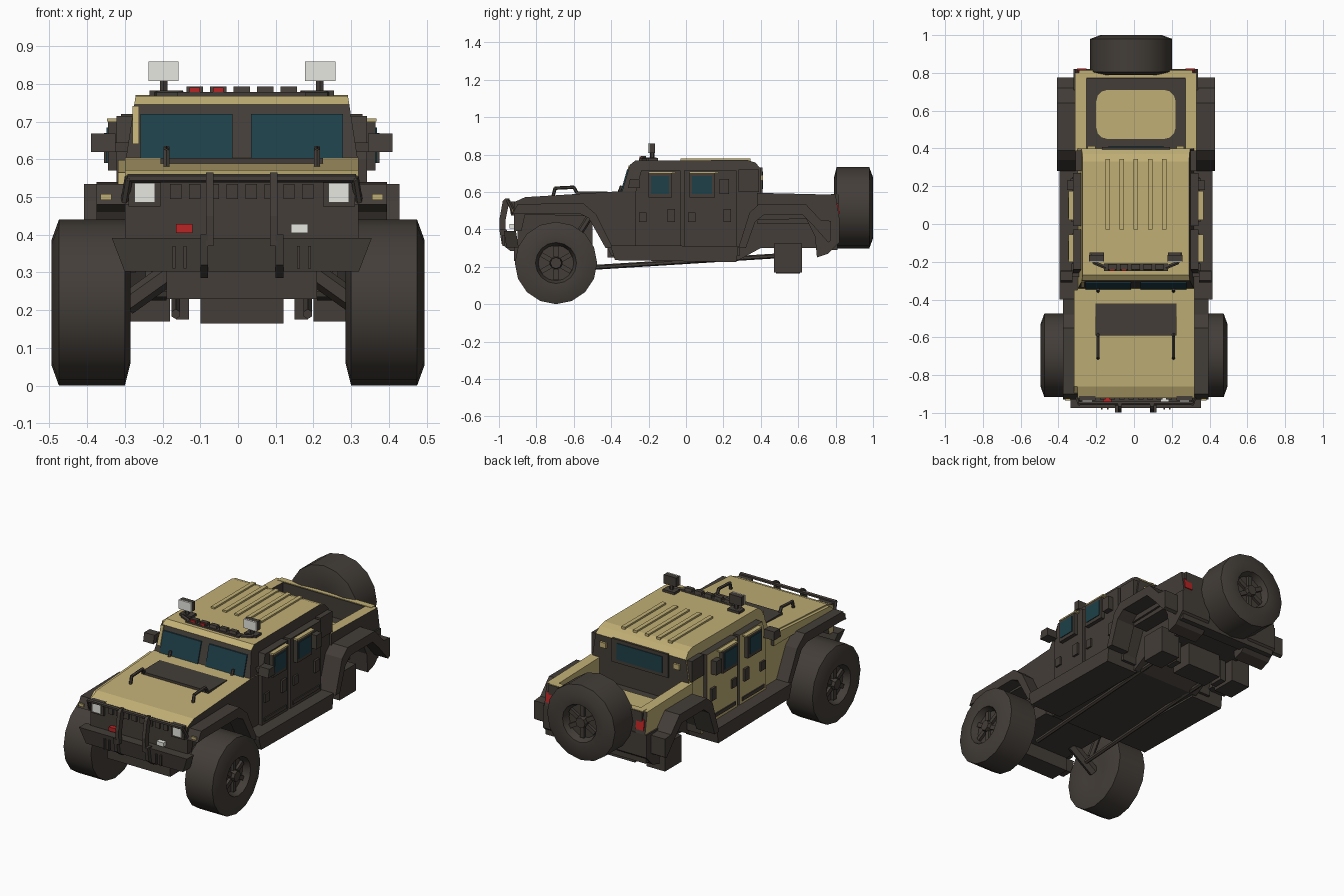
import bpy, bmesh, math
from mathutils import Matrix, Vector

if "Cube" in bpy.data.objects:
    bpy.data.objects.remove(bpy.data.objects["Cube"])

CX = 0.01  # body centre line


def material(name, col):
    m = bpy.data.materials.new(name)
    m.diffuse_color = (*col, 1)
    m.use_nodes = True
    m.node_tree.nodes["Principled BSDF"].inputs["Base Color"].default_value = m.diffuse_color
    return m


TAN = material("sand_paint", (0.53, 0.43, 0.178))
DARK = material("dark_trim", (0.056, 0.047, 0.039))
GLASS = material("teal_glass", (0.013, 0.051, 0.066))
WHITE = material("lamp_white", (0.86, 0.86, 0.81))
RED = material("lamp_red", (0.48, 0.018, 0.018))


def finish(name, bm, mat, mirror=False, rule=None, dx=CX):
    if mirror:
        r = bmesh.ops.duplicate(bm, geom=bm.verts[:] + bm.edges[:] + bm.faces[:])
        for v in r["geom"]:
            if isinstance(v, bmesh.types.BMVert):
                v.co.x *= -1
    bmesh.ops.translate(bm, verts=bm.verts[:], vec=(dx, 0, 0))
    bmesh.ops.recalc_face_normals(bm, faces=bm.faces[:])
    bm.normal_update()
    me = bpy.data.meshes.new(name)
    me.materials.append(mat)
    if rule:
        me.materials.append(TAN)
        for f in bm.faces:
            f.material_index = 1 if rule(f.normal) else 0
    bm.to_mesh(me)
    bm.free()
    ob = bpy.data.objects.new(name, me)
    bpy.context.collection.objects.link(ob)
    return ob


def prism(name, pts, x0, x1, mat, mirror=False, rule=None, taper=None):
    """Side profile (y, z) extruded across x; taper(z) scales x."""
    bm = bmesh.new()
    f = bm.faces.new([bm.verts.new((x0, y, z)) for y, z in pts])
    r = bmesh.ops.extrude_face_region(bm, geom=[f])
    for v in r["geom"]:
        if isinstance(v, bmesh.types.BMVert):
            v.co.x = x1
    if taper:
        for v in bm.verts:
            v.co.x *= taper(v.co.z)
    return finish(name, bm, mat, mirror, rule)


def box(name, x0, x1, y0, y1, z0, z1, mat, mirror=False, rule=None):
    return prism(name, [(y0, z0), (y1, z0), (y1, z1), (y0, z1)], x0, x1, mat, mirror, rule)


def rods(name, path, r, mat, mirror=False, n=6):
    bm = bmesh.new()
    for a, b in zip(path, path[1:]):
        a, b = Vector(a), Vector(b)
        m = Matrix.Translation((a + b) / 2) @ (b - a).to_track_quat('Z', 'Y').to_matrix().to_4x4()
        bmesh.ops.create_cone(bm, cap_ends=True, segments=n, radius1=r, radius2=r,
                              depth=(b - a).length + r * 0.6, matrix=m)
    return finish(name, bm, mat, mirror)


def wheel(name, matrix, R=0.22, n=16):
    """Tyre and rim turned about local x, outer face toward +x."""
    k = R / 0.22
    prof = [(0.01, 0.09), (0, .16), (.015, .22), (.19, .22), (.21, .165), (.205, .11), (.165, .095)]
    bm = bmesh.new()
    rings = []
    for a, r in prof:
        rings.append([bm.verts.new((a, r * k * math.cos(2 * math.pi * i / n),
                                    r * k * math.sin(2 * math.pi * i / n))) for i in range(n)])
    for p, q in zip(rings, rings[1:]):
        for i in range(n):
            bm.faces.new((p[i], p[(i + 1) % n], q[(i + 1) % n], q[i]))
    bm.faces.new(rings[0])
    bm.faces.new(rings[-1])
    # hub and spokes
    bmesh.ops.create_cone(bm, cap_ends=True, segments=8, radius1=.035, radius2=.03, depth=.04,
                          matrix=Matrix.Translation((.178, 0, 0)) @ Matrix.Rotation(math.pi / 2, 4, 'Y'))
    for i in range(6):
        bmesh.ops.create_cube(bm, size=1, matrix=Matrix.Rotation(i * math.pi / 3, 4, 'X')
                              @ Matrix.Translation((.171, 0, .062)) @ Matrix.Diagonal((.02, .025, .06, 1)))
    bm.transform(matrix)
    ob = finish(name, bm, DARK, dx=0)
    bpy.ops.object.select_all(action='DESELECT')
    ob.select_set(True)
    bpy.context.view_layer.objects.active = ob
    bpy.ops.object.shade_smooth_by_angle(angle=math.radians(30))


def top_left(n):
    return n.z > 0.4 or n.x < -0.5


# wheels
wheel("front_wheel_right", Matrix.Translation((.285, -.695, .22)))
wheel("front_wheel_left", Matrix.Translation((-.285, -.695, .22)) @ Matrix.Rotation(math.pi, 4, 'Z'))
wheel("spare_wheel", Matrix.Translation((-.015, .79, .515)) @ Matrix.Rotation(math.pi / 2, 4, 'Z'), .217)

# lower body with hood and wheel arches
prism("body", [(-.92, .39), (-.92, .545), (-.86, .572), (-.33, .605), (.40, .595), (.40, .47), (.36, .47),
               (.29, .30), (.29, .26), (-.40, .26), (-.43, .32), (-.52, .47), (-.86, .48), (-.88, .39)],
      -.31, .31, DARK, rule=top_left)
prism("hood_edge", [(-.90, .53), (-.86, .565), (-.35, .598), (-.35, .53)], -.328, -.30, DARK, rule=top_left)
box("hood_vent", -.215, .215, -.59, -.42, .588, .603, DARK)
rods("hood_handle", [(.2, -.71, .58), (.2, -.70, .62), (.2, -.60, .625), (.2, -.58, .59)], .009, DARK, True)
prism("chassis", [(-.42, .25), (.28, .235), (.40, .30), (.74, .30), (.74, .45), (-.42, .45)], -.22, .22, DARK)
box("engine_block", -.2, .2, -.90, -.50, .31, .48, DARK)
box("front_skid", -.2, .2, -.92, -.80, .23, .32, DARK)
box("rear_differential", -.11, .11, .48, .61, .165, .31, DARK)
box("rear_link_foot", .14, .175, .5, .58, .175, .31, DARK, True)
rods("radius_arm", [(.175, -.60, .19), (.175, .52, .26)], .013, DARK, True)
rods("front_axle_arm", [(.16, -.695, .32), (.30, -.695, .22)], .03, DARK, True)
rods("front_strut", [(.24, -.64, .27), (.24, -.52, .46)], .018, DARK, True)
prism("rear_hub", [(.47, .17), (.62, .17), (.62, .325), (.47, .325)], .19, .31, DARK, True)

# running boards
prism("running_board", [(-.40, .30), (-.38, .235), (.27, .225), (.28, .31), (-.40, .315)],
      .2, .405, DARK, True)

# fender flares
prism("front_fender", [(-.93, .48), (-.90, .535), (-.55, .54), (-.48, .48), (-.39, .30), (-.43, .30),
                       (-.52, .46), (-.57, .485), (-.88, .485)], .28, .385, DARK, True)
prism("rear_fender", [(.28, .30), (.34, .49), (.39, .535), (.64, .535), (.72, .45), (.775, .445), (.775, .34),
                      (.76, .33), (.68, .42), (.62, .48), (.42, .48), (.37, .44), (.32, .30)],
      .30, .418, DARK, True)

# cargo bed
box("bed_floor", -.31, .31, .38, .80, .43, .47, DARK)
prism("bed_side", [(.38, .45), (.38, .595), (.80, .585), (.82, .46)], .262, .322, DARK, True, top_left)
box("tailgate", -.30, .30, .77, .815, .44, .585, DARK)
box("tailgate_rim", -.30, .30, .775, .812, .58, .588, TAN)
prism("rear_corner", [(.64, .46), (.82, .46), (.82, .33), (.76, .27), (.70, .25), (.69, .36)],
      .14, .33, DARK, True)
box("rear_bumper", -.32, .32, .74, .81, .29, .38, DARK)
box("spare_mount", -.08, .06, .78, .85, .44, .56, DARK)
prism("tail_lamp", [(.812, .482), (.803, .54), (.813, .54), (.822, .482)], .262, .313, RED, True)
bm = bmesh.new()
for sx, sy, start in ((1, 1, 0), (-1, 1, 90), (-1, -1, 180), (1, -1, 270)):
    for i in range(4):
        a = math.radians(i * 30 + start)
        bm.verts.new((sx * .15 + .06 * math.cos(a), .58 + sy * .07 + .06 * math.sin(a), .475))
bm.verts.ensure_lookup_table()
bm.faces.new(bm.verts[:])
finish("bed_panel", bm, TAN)

# cab with windscreen and rear window
prism("cab", [(-.347, .585), (-.30, .745), (-.27, .768), (.33, .77), (.37, .757), (.40, .725), (.40, .585)],
      -.31, .31, DARK, rule=top_left, taper=lambda z: 1 - (z - .585) * .5)
prism("left_windscreen_pillar", [(-.336, .64), (-.306, .742), (-.30, .742), (-.33, .64)], -.29, -.272, TAN)
prism("windscreen", [(-.348, .604), (-.315, .72), (-.305, .72), (-.338, .604)], .025, .268, GLASS, True)
rods("wiper", [(.2, -.36, .59), (.2, -.345, .63)], .009, DARK, True)
box("rear_window_frame", -.18, .18, .39, .408, .595, .73, DARK)
box("rear_window", -.145, .145, .405, .412, .615, .71, GLASS)
box("rear_cab_lamp", .215, .255, .395, .412, .66, .69, TAN, True)
for i in range(5):
    x = -.15 + i * .075
    box("roof_rib", x - .012, x + .012, -.03, .345, .76, .779, TAN)

# doors, windows and fittings
for i, (y0, y1, w0, w1) in enumerate(((-.27, -.03, -.20, -.075), (-.01, .27, .02, .155))):
    prism("door", [(y0, .31), (y1, .31), (y1, .715), (y0 + .03 * (1 - i), .715), (y0, .60)],
          .27, .332, DARK, True, lambda n: n.x < -.5)
    box("window_frame", .33, .355, w0, w1, .57, .70, DARK, True)
    box("window_ledge", .30, .357, w0, w1 + .02, .70, .708, TAN, True)
    box("door_window", .354, .359, w0 + .012, w1 - .015, .59, .685, GLASS, True)
    box("door_handle", .33, .345, y1 - .07, y1 - .03, .44, .51, DARK, True)
    box("door_hinge", .33, .342, y0 + .02, y0 + .06, .44, .49, DARK, True)
    box("door_sill_panel", .33, .338, y0 + .02, y1 - .02, .33, .35, DARK, True)
box("side_vent", .33, .365, .18, .23, .59, .67, DARK, True)
box("rear_pillar_box", .27, .32, .28, .39, .60, .72, DARK, True)
box("mirror_arm", .30, .36, -.28, -.26, .62, .645, DARK, True)
prism("mirror", [(-.31, .62), (-.30, .668), (-.25, .668), (-.245, .62)], .335, .40, DARK, True)

# grille and front lamps
for i in range(8):
    x = -.175 + i * .05
    box("grille_bar", x - .015, x + .015, -.93, -.915, .495, .535, DARK)
box("lamp_frame", .215, .30, -.935, -.91, .475, .55, DARK, True)
box("headlight", .23, .285, -.941, -.933, .485, .537, WHITE, True)
box("marker_lamp_red", -.175, -.13, -.945, -.91, .405, .428, RED)
box("marker_lamp_white", .13, .175, -.945, -.91, .405, .428, WHITE)
box("fender_lamp", .345, .375, -.934, -.925, .492, .508, TAN, True)

# bumper and brush guard
bm = bmesh.new()
bmesh.ops.create_cube(bm, size=1, matrix=Matrix.Translation((0, -.942, .347)) @ Matrix.Diagonal((.69, .065, .09, 1)))
for v in bm.verts:
    if v.co.z < .34:
        v.co.x *= .9
        v.co.y += .015
finish("front_bumper", bm, DARK)
prism("guard_upright", [(-.965, .565), (-.98, .55), (-.998, .45), (-.995, .37), (-.965, .37), (-.965, .45),
                        (-.945, .55), (-.945, .565)], .075, .095, DARK, True)
prism("guard_foot", [(-.998, .40), (-.985, .32), (-.94, .285), (-.91, .285), (-.96, .40)], .09, .11, DARK, True)
for x in (.15, .18):
    box("bumper_rib", x - .004, x + .004, -.982, -.97, .31, .37, DARK, True)
rods("guard_rail", [(-.31, -.92, .49), (-.30, -.95, .55), (.30, -.95, .55), (.31, -.92, .49)], .011, DARK)

# roof lamps
rods("spotlight_post", [(.207, -.18, .765), (.207, -.18, .82)], .012, DARK, True)
box("spotlight_foot", .17, .245, -.20, -.15, .765, .782, DARK, True)
box("spotlight", .168, .248, -.195, -.165, .808, .86, DARK, True)
box("spotlight_lens", .168, .248, -.202, -.195, .808, .86, WHITE, True)
box("light_bar", -.17, .17, -.25, -.21, .765, .778, DARK)
rods("light_bar_arm", [(.16, -.23, .772), (.22, -.205, .772), (.235, -.16, .772)], .011, DARK, True)
for i in range(5):
    x = -.125 + i * .0625
    prism("bar_lamp", [(-.245, .775), (-.24, .793), (-.215, .793), (-.21, .775)], x - .022, x + .022, DARK)
    if i < 2:
        box("bar_lamp_red", x - .014, x + .014, -.249, -.24, .778, .79, RED)
